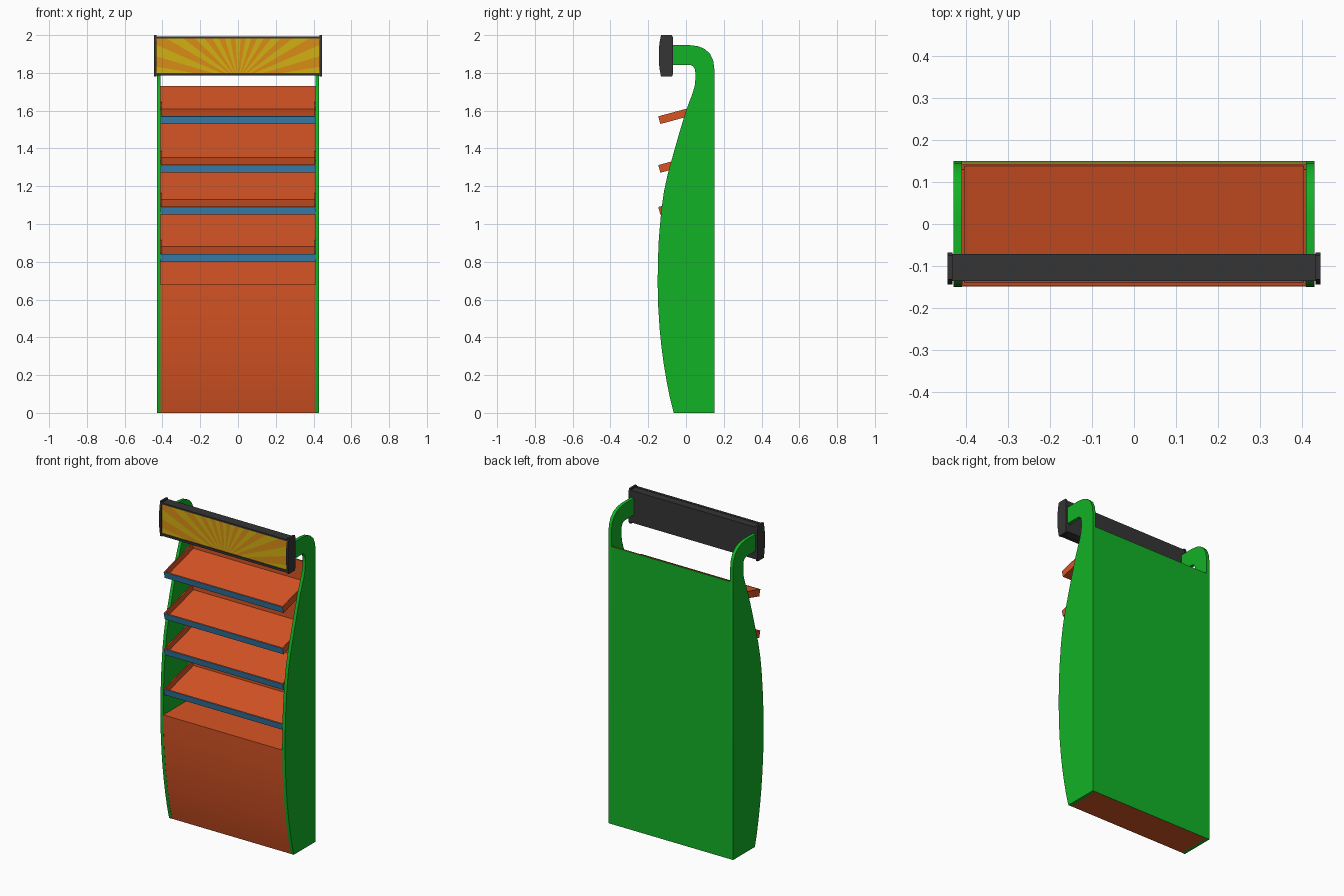
import bpy, bmesh, math
from mathutils import Vector, Matrix

if "Cube" in bpy.data.objects:
    bpy.data.objects.remove(bpy.data.objects["Cube"])


def material(name, rgb):
    m = bpy.data.materials.new(name)
    m.diffuse_color = (*rgb, 1)
    m.use_nodes = True
    m.node_tree.nodes["Principled BSDF"].inputs["Base Color"].default_value = m.diffuse_color
    return m


ORANGE = material("orange_red", (0.68, 0.089, 0.018))
GREEN = material("green", (0.006, 0.445, 0.019))
BLUE = material("blue", (0.045, 0.26, 0.52))
GREY = material("dark_grey", (0.035, 0.035, 0.036))
YELLOW = material("yellow", (0.65, 0.44, 0.006))
AMBER = material("amber", (0.70, 0.27, 0.008))


def finish(name, bm, mats, smooth=False):
    me = bpy.data.meshes.new(name)
    bm.to_mesh(me)
    bm.free()
    ob = bpy.data.objects.new(name, me)
    bpy.context.collection.objects.link(ob)
    for m in mats:
        me.materials.append(m)
    if smooth:
        bpy.ops.object.select_all(action='DESELECT')
        ob.select_set(True)
        bpy.context.view_layer.objects.active = ob
        bpy.ops.object.shade_smooth_by_angle(angle=math.radians(25))
    return ob


def add_box(bm, lo, hi):
    lo, hi = Vector(lo), Vector(hi)
    mat = Matrix.Translation((lo + hi) / 2) @ Matrix.Diagonal((*(hi - lo), 1))
    bmesh.ops.create_cube(bm, size=1, matrix=mat)


def box(name, lo, hi, mat):
    bm = bmesh.new()
    add_box(bm, lo, hi)
    return finish(name, bm, [mat])


def extrude_profile(name, pts, x0, x1, mat, smooth=True):
    """Extrude a (y, z) outline from x0 to x1."""
    bm = bmesh.new()
    f = bm.faces.new([bm.verts.new((x0, y, z)) for y, z in pts])
    ext = bmesh.ops.extrude_face_region(bm, geom=[f])["geom"]
    bmesh.ops.translate(bm, vec=(x1 - x0, 0, 0),
                        verts=[v for v in ext if isinstance(v, bmesh.types.BMVert)])
    bmesh.ops.recalc_face_normals(bm, faces=bm.faces)
    return finish(name, bm, [mat], smooth)


# Bowed front edge shared by the side panels and the base
lower = [(-.065, 0), (-.085, .08), (-.103, .17), (-.118, .26), (-.13, .35),
         (-.14, .45), (-.147, .56), (-.15, .68)]
upper = [(-.149, .80), (-.144, .92), (-.131, 1.07), (-.117, 1.17), (-.098, 1.26),
         (-.073, 1.35), (-.036, 1.48), (0, 1.60), (.034, 1.69), (.046, 1.73), (.05, 1.77)]
hook = [(.05, 1.80), (.046, 1.822), (.037, 1.835), (.022, 1.842), (-.075, 1.842),
        (-.075, 1.947), (.02, 1.947), (.065, 1.941), (.10, 1.926), (.128, 1.90),
        (.144, 1.865), (.15, 1.82), (.15, 0)]

# Side panels with hooked arms
for side, s in (("left", -1), ("right", 1)):
    extrude_profile(side + "_side_panel", lower + upper + hook, s * .41, s * .43, GREEN)

# Base cabinet
extrude_profile("base_cabinet", [(y + .001, z) for y, z in lower] + [(.142, .68), (.142, 0)],
                -.41, .41, ORANGE)

# Back panel: orange inside, green sheet outside
box("back_panel", (-.41, .14, 0), (.41, .147, 1.73), ORANGE)
box("back_sheet", (-.41, .147, 0), (.41, .15, 1.73), GREEN)

# Tilted trays with low side walls and a blue front strip
tilt = math.atan(.27)
depth, wall, t = .284, .042, .006
for i, z in enumerate((.80, 1.05, 1.272, 1.53)):
    place = Matrix.Translation((0, -.134, z)) @ Matrix.Rotation(tilt, 4, 'X')
    bm = bmesh.new()
    add_box(bm, (-.41, 0, 0), (.41, depth, t))
    add_box(bm, (-.41, 0, 0), (.41, t, wall))
    for s in (-1, 1):
        add_box(bm, (min(s * .41, s * .404), t, t), (max(s * .41, s * .404), depth, wall))
    finish(f"tray_{i + 1}", bm, [ORANGE]).matrix_world = place
    strip = box(f"tray_strip_{i + 1}", (-.41, -.002, 0), (.41, 0, wall), BLUE)
    strip.matrix_world = place

# Header sign: body, rails and end caps
box("header_body", (-.435, -.124, 1.79), (.435, -.072, 1.99), GREY)
box("header_top_rail", (-.435, -.136, 1.982), (.435, -.12, 1.992), GREY)
box("header_bottom_rail", (-.435, -.136, 1.786), (.435, -.12, 1.80), GREY)
cap = [(-.132, 1.78), (-.14, 1.82), (-.144, 1.86), (-.144, 1.92), (-.14, 1.96),
       (-.132, 2.0), (-.075, 2.0), (-.068, 1.985), (-.068, 1.795), (-.075, 1.78)]
for side, s in (("left", -1), ("right", 1)):
    extrude_profile(side + "_header_cap", cap, s * .432, s * .444, GREY, False)

# Sunburst face: a plate cut by rays, coloured by angle around the ray centre
centre = Vector((0, -.127, 1.76))
step = math.radians(7)
bm = bmesh.new()
add_box(bm, (-.432, -.13, 1.80), (.432, -.124, 1.982))
for k in range(-13, 13):
    a = (k + .5) * step
    bmesh.ops.bisect_plane(bm, geom=bm.verts[:] + bm.edges[:] + bm.faces[:],
                           plane_co=centre, plane_no=(math.cos(a), 0, -math.sin(a)))
for f in bm.faces:
    d = f.calc_center_median() - centre
    f.material_index = round(math.atan2(d.x, d.z) / step) % 2
finish("sunburst_face", bm, [YELLOW, AMBER])
